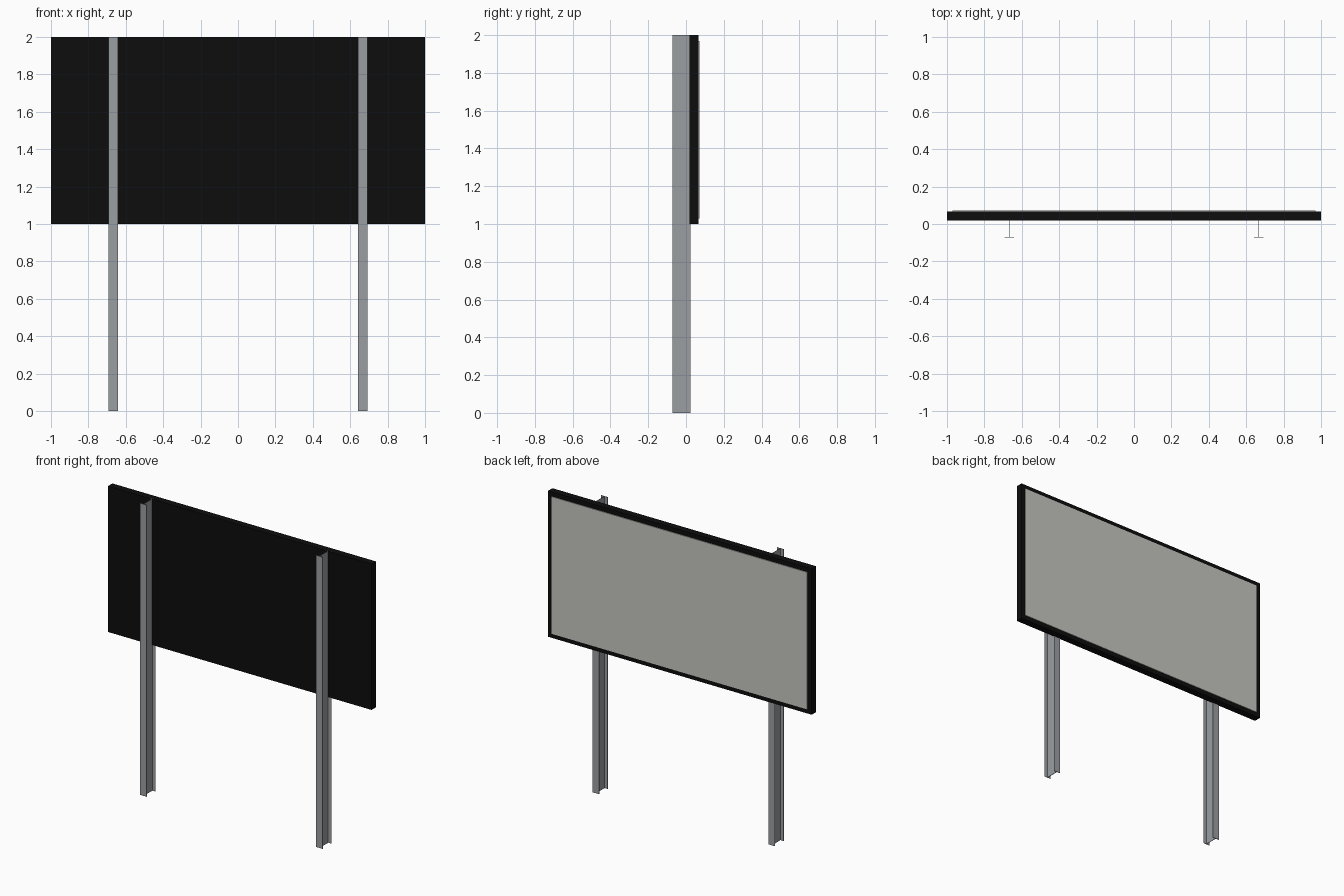
import bpy
import bmesh

cube = bpy.data.objects.get("Cube")
if cube:
    bpy.data.objects.remove(cube, do_unlink=True)


def material(name, colour):
    mat = bpy.data.materials.new(name)
    mat.use_nodes = True
    mat.diffuse_color = colour
    mat.node_tree.nodes["Principled BSDF"].inputs["Base Color"].default_value = colour
    return mat


BLACK = material("black frame", (0.004, 0.004, 0.004, 1))
PALE = material("pale grey panel", (0.57, 0.57, 0.53, 1))
STEEL = material("grey steel", (0.33, 0.345, 0.365, 1))


def finish(name, bm, mats):
    bmesh.ops.recalc_face_normals(bm, faces=bm.faces)
    mesh = bpy.data.meshes.new(name)
    bm.to_mesh(mesh)
    bm.free()
    for mat in mats:
        mesh.materials.append(mat)
    obj = bpy.data.objects.new(name, mesh)
    bpy.context.collection.objects.link(obj)
    return obj


def box(name, x, y, z, mat):
    bm = bmesh.new()
    bmesh.ops.create_cube(bm, size=1)
    for v in bm.verts:
        for axis, (low, high) in enumerate((x, y, z)):
            v.co[axis] = high if v.co[axis] > 0 else low
    return finish(name, bm, [mat])


# Sign board with a thin raised display plate on its back
box("sign_board", (-1, 1), (0.019, 0.067), (1, 2), BLACK)
box("display_panel", (-0.97, 0.97), (0.066, 0.072), (1.03, 1.97), PALE)


# I-beam posts: half the section, mirrored into a closed outline, extruded up
def i_beam(name, x, front, back, height):
    w, web, t = 0.025, 0.0015, 0.003
    half = [(w, front), (w, front + t), (web, front + t),
            (web, back - t), (w, back - t), (w, back)]
    outline = half + [(-px, py) for px, py in reversed(half)]
    bm = bmesh.new()
    face = bm.faces.new([bm.verts.new((x + px, py, 0)) for px, py in outline])
    ext = bmesh.ops.extrude_face_region(bm, geom=[face])
    top = [v for v in ext["geom"] if isinstance(v, bmesh.types.BMVert)]
    bmesh.ops.translate(bm, vec=(0, 0, height), verts=top)
    return finish(name, bm, [STEEL])


for side, sign in (("left", 1), ("right", -1)):
    i_beam(side + "_post", sign * 0.667, -0.072, 0.025, 2)
